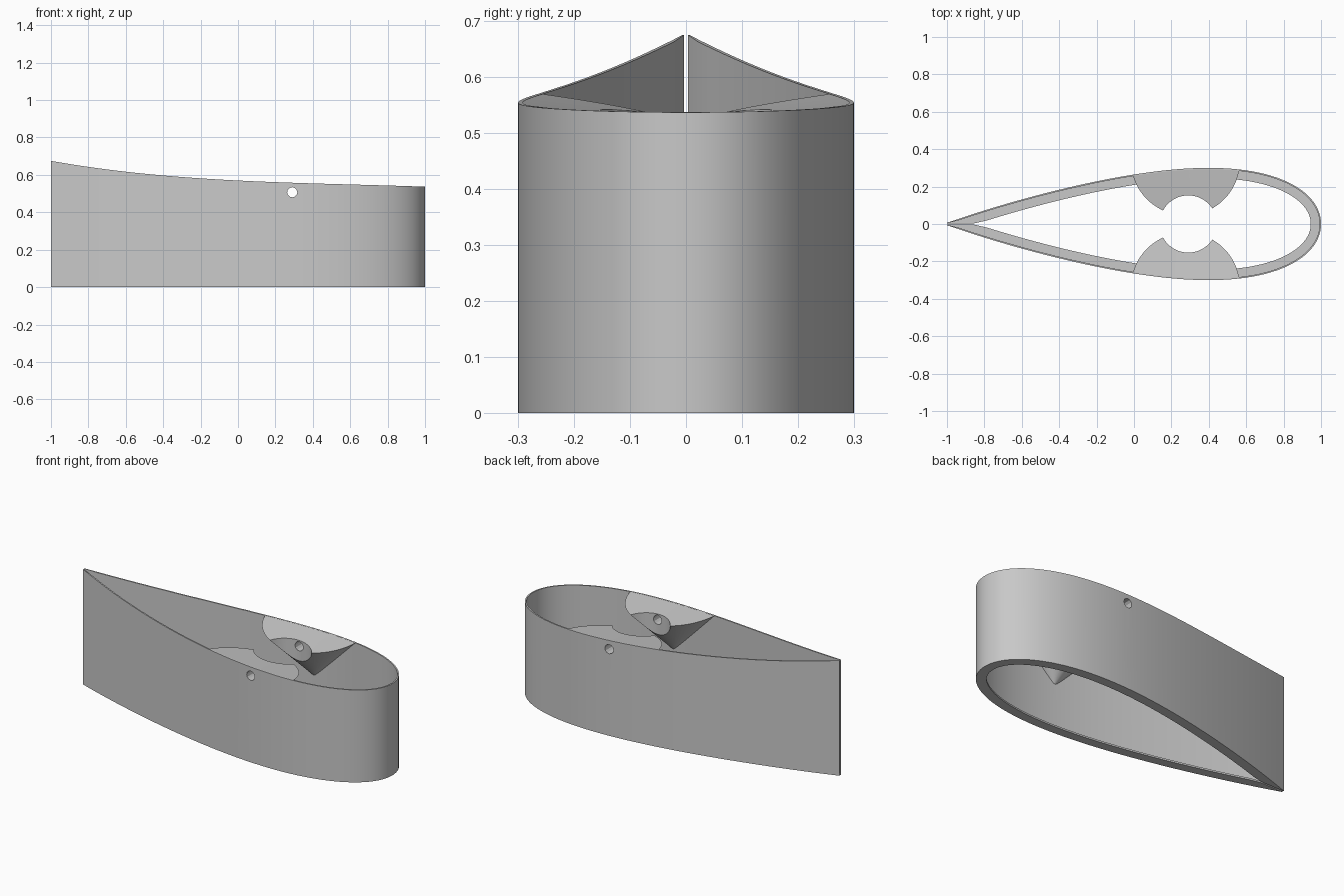
import bpy, bmesh, math
from mathutils import Matrix, Vector

cube = bpy.data.objects.get("Cube")
if cube:
    bpy.data.objects.remove(cube, do_unlink=True)

grey = bpy.data.materials.new("plain_grey")
grey.use_nodes = True
colour = (0.58, 0.58, 0.58, 1)
grey.diffuse_color = colour
grey.node_tree.nodes["Principled BSDF"].inputs["Base Color"].default_value = colour

SLIT = 0.004      # half width of the gap at the trailing edge
BOSS_X, BOSS_Y, BOSS_Z = 0.287, 0.3, 0.275


def half_width(x):
    """Symmetric foil, nose at x = 1, tail at x = -1."""
    c = (1 - x) / 2
    return 3 * (0.2969 * math.sqrt(max(c, 0)) - 0.126 * c - 0.3516 * c**2
                + 0.2843 * c**3 - 0.1015 * c**4)


def rim(x):
    return 0.57 - 0.05 * x + 0.036 * x**2 - 0.019 * x**3


def make(name, bm):
    bmesh.ops.recalc_face_normals(bm, faces=bm.faces)
    mesh = bpy.data.meshes.new(name)
    bm.to_mesh(mesh)
    bm.free()
    mesh.materials.append(grey)
    obj = bpy.data.objects.new(name, mesh)
    bpy.context.collection.objects.link(obj)
    return obj


def sweep(name, sections):
    """Skin a list of four-cornered sections and cap both ends."""
    bm = bmesh.new()
    rings = [[bm.verts.new(p) for p in s] for s in sections]
    for a, b in zip(rings, rings[1:]):
        for k in range(4):
            j = (k + 1) % 4
            bm.faces.new((a[k], a[j], b[j], b[k]))
    bm.faces.new(rings[0])
    bm.faces.new(rings[-1])
    return make(name, bm)


def cone(name, r1, r2, depth, matrix, sides):
    bm = bmesh.new()
    bmesh.ops.create_cone(bm, cap_ends=True, segments=sides, radius1=r1,
                          radius2=r2, depth=depth, matrix=matrix)
    return make(name, bm)


def cut(obj, tool, operation):
    mod = obj.modifiers.new("cut", "BOOLEAN")
    mod.operation, mod.object, mod.solver = operation, tool, "EXACT"
    bpy.context.view_layer.update()
    graph = bpy.context.evaluated_depsgraph_get()
    mesh = bpy.data.meshes.new_from_object(obj.evaluated_get(graph))
    obj.modifiers.clear()
    obj.data = mesh


def smooth(obj):
    bpy.ops.object.select_all(action="DESELECT")
    obj.select_set(True)
    bpy.context.view_layer.objects.active = obj
    bpy.ops.object.shade_smooth_by_angle(angle=math.radians(30))


# Foil outline from tail, around the nose, back to the tail
STEPS = 48
outline = []
for i in range(-STEPS, STEPS + 1):
    x = 1 - 2 * (1 - math.cos(math.pi / 2 * i / STEPS))
    outline.append(Vector((x, half_width(x) * (1 if i < 0 else -1), 0)))


def inset(i, distance):
    p = outline[i]
    t = outline[min(i + 1, 2 * STEPS)] - outline[max(i - 1, 0)]
    q = p + Vector((t.y, -t.x, 0)).normalized() * distance
    if i in (0, 2 * STEPS):
        q.x = -1
    if i != STEPS:
        side = 1 if i < STEPS else -1
        q.y = side * max(side * q.y, SLIT)
    return q


def shell(name, thickness, top):
    sections = []
    for i, p in enumerate(outline):
        q = inset(i, thickness)
        sections.append([(p.x, p.y, 0), (q.x, q.y, 0),
                         (q.x, q.y, top(q.x)), (p.x, p.y, top(p.x))])
    return sweep(name, sections)


# Thin wall and the flat flange around its foot
wall = shell("foil_wall", 0.008, rim)
flange = shell("bottom_flange", 0.055, lambda x: 0.01)

# Tools: cross pin hole and upright bore
pin = cone("pin_cutter", 0.027, 0.027, 1,
           Matrix.Translation((0.29, 0, 0.507)) @ Matrix.Rotation(math.pi / 2, 4, "X"), 12)
bore = cone("bore_cutter", 0.153, 0.153, 2, Matrix.Translation((0.29, 0, 0.5)), 64)

# Conical bosses inside each wall, tops sloping inward from the rim
bosses = []
for side, label in ((1, "back"), (-1, "front")):
    height = 0.4
    boss = cone(label + "_boss", 0, height, height,
                Matrix.Translation((BOSS_X, side * BOSS_Y, BOSS_Z + height / 2)), 96)
    sections = []
    for k in range(41):
        x = -0.2 + k * 0.025
        outer, inner = half_width(x) - 0.003, 0.02
        low = rim(x) - 0.12 * (outer - inner)
        sections.append([(x, side * outer, 0.2), (x, side * inner, 0.2),
                         (x, side * inner, low), (x, side * outer, rim(x))])
    stock = sweep("boss_stock", sections)
    cut(boss, stock, "INTERSECT")
    cut(boss, bore, "DIFFERENCE")
    cut(boss, pin, "DIFFERENCE")
    bpy.data.objects.remove(stock, do_unlink=True)
    bosses.append(boss)

cut(wall, pin, "DIFFERENCE")
for tool in (pin, bore):
    bpy.data.objects.remove(tool, do_unlink=True)
for obj in [wall, flange] + bosses:
    smooth(obj)
